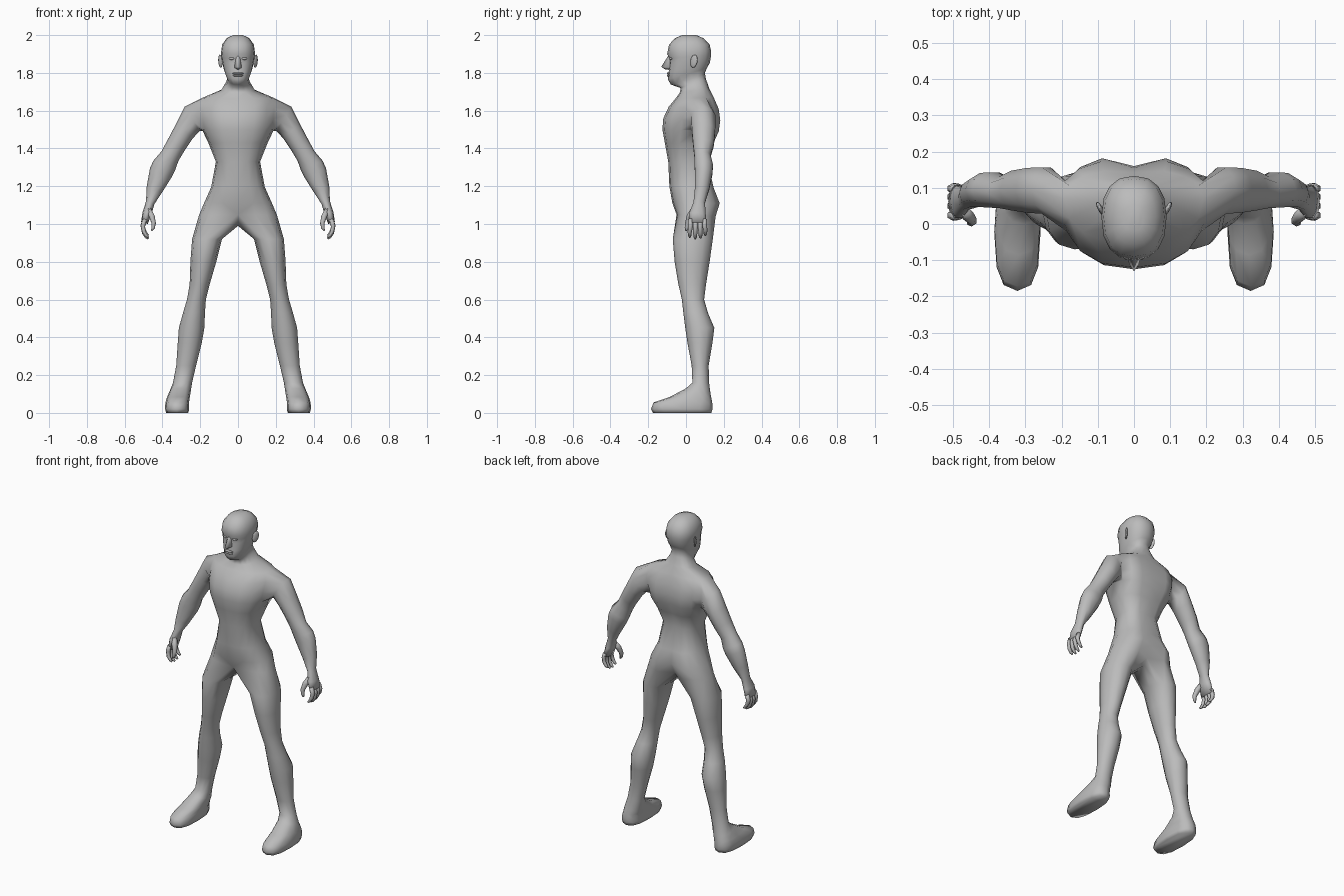
import bpy, bmesh, math
from mathutils import Matrix, Vector

grey = bpy.data.materials.new("plain_grey")
grey.diffuse_color = (0.5, 0.5, 0.5, 1)


def finish(name, bm, mirror=True):
    """Mirror the half mesh, clean it and turn it into a smooth object."""
    if mirror:
        bmesh.ops.mirror(bm, geom=bm.verts[:] + bm.edges[:] + bm.faces[:],
                         matrix=Matrix(), merge_dist=0.0005, axis='X')
        bmesh.ops.remove_doubles(bm, verts=bm.verts[:], dist=0.0005)
    bmesh.ops.recalc_face_normals(bm, faces=bm.faces[:])
    me = bpy.data.meshes.new(name)
    bm.to_mesh(me)
    bm.free()
    for p in me.polygons:
        p.use_smooth = True
    me.materials.append(grey)
    ob = bpy.data.objects.new(name, me)
    bpy.context.collection.objects.link(ob)
    return ob


def power(v, e):
    return math.copysign(abs(v) ** e, v) if abs(v) > 1e-6 else 0.0


def bridge(bm, a, b):
    """Quads between two closed rings of equal length."""
    n = len(a)
    for i in range(n):
        bm.faces.new((a[i], a[(i + 1) % n], b[(i + 1) % n], b[i]))


# ---------------------------------------------------------------- body
# torso and head half rings: z front, z back, half width, y front, y side, y back, spine groove
TORSO = [
    (1.05, 1.04, .207, -.050, .04, .165, .05),
    (1.11, 1.11, .180, -.072, .04, .188, .04),
    (1.20, 1.19, .142, -.088, .03, .155, .015),
    (1.33, 1.33, .117, -.094, .03, .120, .01),
    (1.43, 1.42, .155, -.112, .03, .150, .015),
    (1.50, 1.49, .188, -.125, .05, .182, .025),
    (1.56, 1.55, .200, -.120, .06, .190, .03),
    (1.62, 1.61, .205, -.092, .07, .180, .025),
    (1.665, 1.67, .190, -.055, .07, .152, .01),
    (1.695, 1.72, .090, -.033, .06, .122, 0),
    (1.72, 1.77, .066, -.028, .04, .105, 0),
    (1.738, 1.80, .056, -.080, .03, .100, 0),
    (1.765, 1.83, .068, -.096, .02, .113, 0),
    (1.80, 1.85, .077, -.092, .02, .125, 0),
    (1.85, 1.88, .085, -.088, .02, .131, 0),
    (1.875, 1.895, .088, -.087, .02, .133, 0),
    (1.90, 1.915, .090, -.100, .02, .133, 0),
    (1.95, 1.95, .084, -.090, .02, .125, 0),
    (1.985, 1.982, .060, -.056, .02, .095, 0),
    (2.0, 2.0, .026, -.02, .02, .055, 0),
]
# leg rings: z front, z back, x inner, x outer, y front, y back, boxiness
LEG = [
    (.92, .92, .085, .243, -.070, .142, .9),
    (.80, .80, .115, .252, -.060, .125, 1),
    (.68, .68, .150, .256, -.040, .106, 1),
    (.60, .60, .170, .270, -.022, .096, 1),
    (.53, .53, .175, .291, -.014, .116, 1),
    (.45, .45, .178, .313, -.004, .150, 1),
    (.37, .37, .192, .319, .008, .140, 1),
    (.25, .25, .222, .327, .030, .120, 1),
    (.16, .16, .243, .344, .034, .122, 1),
    (.13, .10, .250, .362, .000, .130, .9),
    (.085, .07, .256, .378, -.085, .136, .8),
    (.055, .045, .260, .385, -.172, .140, .75),
    (.02, .02, .258, .386, -.185, .140, .75),
    (.0, .0, .264, .380, -.175, .134, .75),
]
# arm rings: outer x, z, inner x, z, y front, y back
ARM = [
    (.282, 1.622, .203, 1.492, .025, .160),
    (.328, 1.530, .238, 1.455, .028, .158),
    (.370, 1.450, .282, 1.390, .035, .150),
    (.405, 1.385, .315, 1.335, .042, .132),
    (.448, 1.335, .333, 1.285, .043, .145),
    (.466, 1.295, .350, 1.250, .045, .143),
    (.483, 1.200, .400, 1.170, .045, .125),
    (.487, 1.120, .443, 1.105, .038, .102),
    (.506, 1.060, .455, 1.060, .015, .106),
    (.513, 1.010, .478, 1.000, .013, .110),
]
bm = bmesh.new()
grid = []
for zf, zb, w, yf, yc, yb, groove in TORSO:
    row = []
    for j in range(9):
        a = math.pi * j / 8
        c, s = power(math.cos(a), .85), power(math.sin(a), .85)
        y = yc + ((yf - yc) * c if c > 0 else (yc - yb) * c)
        t = (1 - math.cos(a)) / 2
        row.append(bm.verts.new((w * s, y - (groove if j == 8 else 0), zf + (zb - zf) * t)))
    grid.append(row)
for r in range(len(grid) - 1):
    for j in range(8):
        if not (5 <= r <= 7 and j in (3, 4)):          # leave the shoulder opening
            bm.faces.new((grid[r][j], grid[r][j + 1], grid[r + 1][j + 1], grid[r + 1][j]))
bm.faces.new(grid[-1])

# leg grows out of the lowest ring closed by the crotch line
ring = grid[0] + [bm.verts.new((0, y, z)) for y, z in ((.09, 1.005), (.045, .99), (0, 1.0))]
for zf, zb, xi, xo, yf, yb, e in LEG:
    new = []
    for k in range(12):
        a = math.radians((k - 4) * 30)
        c, s = power(math.cos(a), e), power(math.sin(a), e)
        new.append(bm.verts.new(((xi + xo) / 2 + (xo - xi) / 2 * c,
                                 (yf + yb) / 2 + (yb - yf) / 2 * s,
                                 (zf + zb) / 2 + (zb - zf) / 2 * s)))
    bridge(bm, ring, new)
    ring = new
bm.faces.new(ring)

# arm grows out of the shoulder opening
ring = [grid[r][j] for r, j in ((8, 3), (8, 4), (8, 5), (7, 5), (6, 5),
                                (5, 5), (5, 4), (5, 3), (6, 3), (7, 3))]
for xo, zo, xi, zi, y0, y1 in ARM:
    new = []
    for k in range(10):
        a = math.radians((k - 1) * 36)
        c, s = math.cos(a), math.sin(a)
        new.append(bm.verts.new(((xo + xi) / 2 + (xo - xi) / 2 * c,
                                 (y0 + y1) / 2 + (y1 - y0) / 2 * s,
                                 (zo + zi) / 2 + (zo - zi) / 2 * c)))
    bridge(bm, ring, new)
    ring = new
bm.faces.new(ring)
bmesh.ops.delete(bm, geom=[v for v in bm.verts if not v.link_faces], context='VERTS')
finish("body", bm)


# ---------------------------------------------------------------- fingers
def tube(bm, pts, radii, sides=6):
    pts = [Vector(p) for p in pts]
    prev = None
    for i, (p, r) in enumerate(zip(pts, radii)):
        d = pts[min(i + 1, len(pts) - 1)] - pts[max(i - 1, 0)]
        side = Vector((0, 1, 0))
        side = (side - d * side.dot(d) / d.length_squared).normalized()
        other = d.normalized().cross(side)
        new = [bm.verts.new(p + r * (side * math.cos(a) + other * math.sin(a)))
               for a in (2 * math.pi * k / sides for k in range(sides))]
        if prev:
            bridge(bm, prev, new)
        else:
            bm.faces.new(new)
        prev = new
    bm.faces.new(prev)


bm = bmesh.new()
for y, drop in ((.024, .008), (.050, 0), (.075, .004), (.098, .018)):
    tip = y + (y - .06) * .12
    tube(bm, [(.493, y, 1.025), (.504, y, .985 + drop / 2), (.498, tip, .950 + drop),
              (.485, tip, .930 + drop), (.474, tip, .922 + drop)],
         (.014, .013, .011, .009, .005))
finish("fingers", bm)

bm = bmesh.new()
tube(bm, [(.472, .040, 1.075), (.456, .020, 1.040), (.446, .008, 1.005),
          (.449, .003, .980), (.457, .001, .965)], (.016, .017, .013, .010, .005))
finish("thumbs", bm)

# ---------------------------------------------------------------- face
bm = bmesh.new()
pts = [(0, -.092, 1.895), (0, -.131, 1.832), (0, -.110, 1.818), (0, -.085, 1.816),
       (.020, -.086, 1.828), (.010, -.084, 1.885), (.013, -.112, 1.830)]
v = [bm.verts.new(p) for p in pts]
for f in ((0, 1, 6, 5), (5, 6, 4), (1, 2, 6), (2, 3, 4, 6)):
    bm.faces.new([v[i] for i in f])
finish("nose", bm)


def blob(bm, loc, size, turn=0.0, tilt=0.0):
    """Small stretched ball."""
    m = (Matrix.Translation(loc) @ Matrix.Rotation(turn, 4, 'Z') @
         Matrix.Rotation(tilt, 4, 'X') @ Matrix.Diagonal((*size, 1)))
    bmesh.ops.create_uvsphere(bm, u_segments=12, v_segments=8, radius=1, matrix=m)


bm = bmesh.new()
blob(bm, (.093, .042, 1.862), (.007, .021, .035), math.radians(-28), math.radians(-12))
finish("ears", bm)

bm = bmesh.new()
blob(bm, (.034, -.079, 1.876), (.015, .009, .007), math.radians(15))
finish("eyes", bm)

bm = bmesh.new()
blob(bm, (0, -.092, 1.797), (.030, .010, .006))
blob(bm, (0, -.092, 1.786), (.027, .010, .006))
finish("lips", bm, mirror=False)
